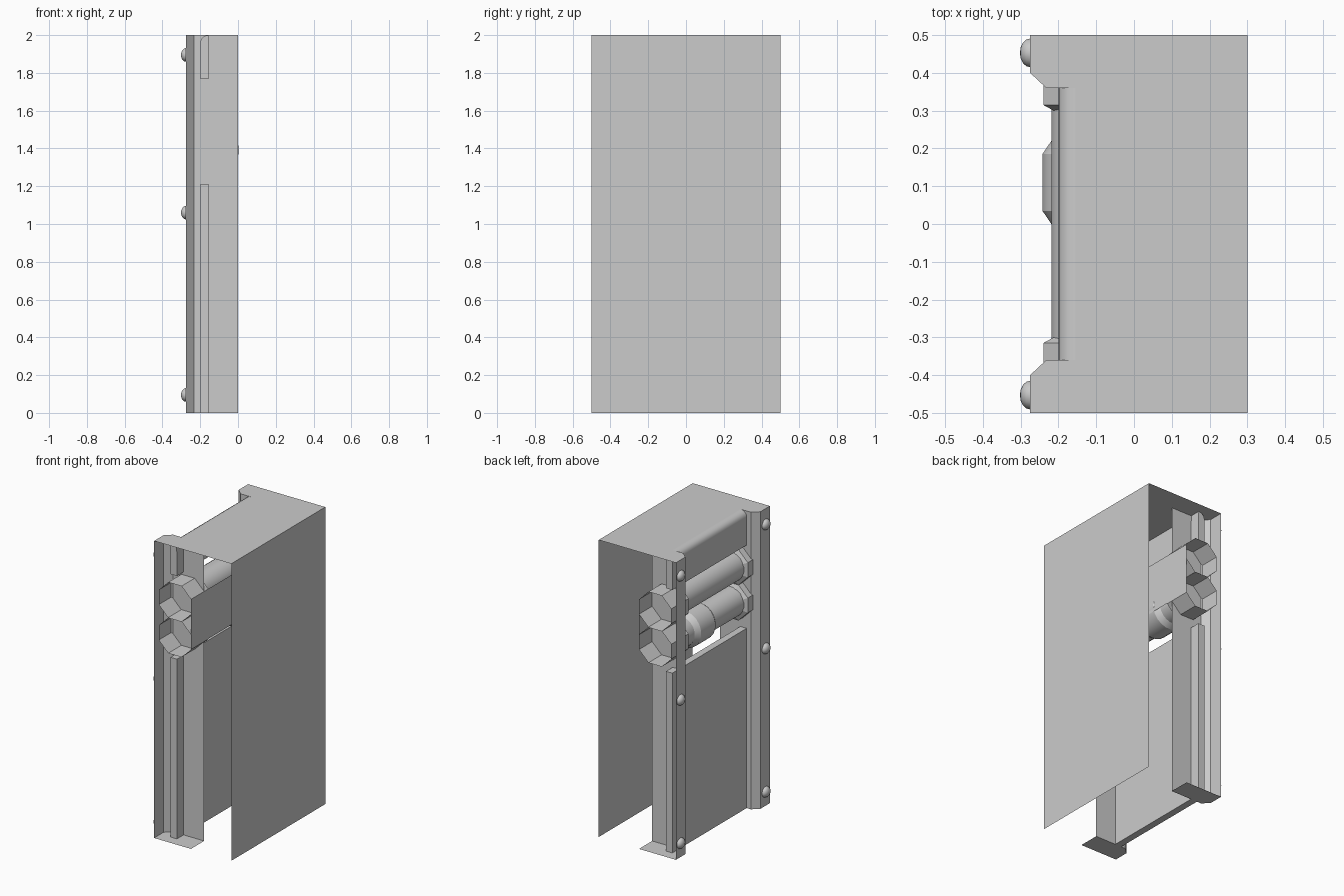
import bpy, bmesh, math
from mathutils import Matrix

if "Cube" in bpy.data.objects:
    bpy.data.objects.remove(bpy.data.objects["Cube"])


def mesh_object(name, verts, faces):
    me = bpy.data.meshes.new(name)
    me.from_pydata(verts, [], faces)
    ob = bpy.data.objects.new(name, me)
    bpy.context.collection.objects.link(ob)
    return ob


def smooth(ob, angle=35):
    bpy.ops.object.select_all(action='DESELECT')
    ob.select_set(True)
    bpy.context.view_layer.objects.active = ob
    bpy.ops.object.shade_smooth_by_angle(angle=math.radians(angle))


def slab(name, profile, half):
    """Closed x-z profile swept along y from -half to half."""
    n = len(profile)
    v = [(x, s * half, z) for s in (-1, 1) for x, z in profile]
    f = [tuple(range(n)), tuple(range(2 * n - 1, n - 1, -1))]
    f += [(i, i + n, (i + 1) % n + n, (i + 1) % n) for i in range(n)]
    ob = mesh_object(name, v, f)
    bm = bmesh.new()
    bm.from_mesh(ob.data)
    bmesh.ops.recalc_face_normals(bm, faces=bm.faces)
    bm.to_mesh(ob.data)
    bm.free()
    return ob


def lathe_y(name, rings, x, z, sides):
    """Open surface from (y, circumradius) rings around an axis along y."""
    v, f = [], []
    for y, r in rings:
        for i in range(sides):
            a = 2 * math.pi * (i + 0.5) / sides
            v.append((x + r * math.cos(a), y, z + r * math.sin(a)))
    for k in range(len(rings) - 1):
        for i in range(sides):
            j, o = (i + 1) % sides, k * sides
            f.append((o + i, o + sides + i, o + sides + j, o + j))
    return mesh_object(name, v, f)


OUT, BACK = -0.275, 0.3

# Roof sheet, notched between the posts, and the rear wall sheet
roof = [(OUT, -.5), (BACK, -.5), (BACK, .5), (OUT, .5), (OUT, .4), (-.232, .36),
        (-.155, .36), (-.155, -.36), (-.232, -.36), (OUT, -.4)]
mesh_object("roof", [(x, y, 2) for x, y in roof], [tuple(range(len(roof)))])
mesh_object("rear_wall", [(BACK, -.5, 0), (BACK, .5, 0), (BACK, .5, 2), (BACK, -.5, 2)],
            [(0, 1, 2, 3)])

# Lower panel and header with rounded top edge
slab("lower_panel", [(-.2, 0), (-.153, 0), (-.153, 1.21), (-.2, 1.21)], .431)
curve = [(-.155 - .045 * math.sin(a), 1.96 + .04 * math.cos(a))
         for a in (i * math.pi / 8 for i in range(5))]
smooth(slab("header", curve + [(-.2, 1.77), (-.153, 1.77)], .431))

# Posts: open folded sheets with a foot plate and rivets
for s, side in ((-1, "front"), (1, "back")):
    path = [(OUT, .5), (OUT, .4), (-.232, .36), (0, .36)]
    v = [(x, s * y, z) for z in (0, 2) for x, y in path]
    f = [(i, i + 1, i + 5, i + 4) for i in range(3)]
    v.append((0, s * .5, 0))
    f.append((0, 1, 2, 3, 8))
    if s < 0:
        f = [t[::-1] for t in f]
    mesh_object(side + "_post", v, [t[::-1] for t in f])

    for k, z in enumerate((.095, 1.06, 1.895)):
        bm = bmesh.new()
        bmesh.ops.create_uvsphere(bm, u_segments=12, v_segments=8, radius=1)
        bmesh.ops.delete(bm, geom=[p for p in bm.verts if p.co.z < -.01], context='VERTS')
        bm.transform(Matrix.Translation((OUT, s * .453, z))
                     @ Matrix.Rotation(-math.pi / 2, 4, 'Y')
                     @ Matrix.Diagonal((.036, .038, .027, 1)))
        ob = mesh_object(f"{side}_rivet_{k + 1}", [], [])
        bm.to_mesh(ob.data)
        bm.free()
        smooth(ob, 60)

# Two horizontal tubes with octagonal sockets in both posts
TX, OCT = -.12, .12 / math.cos(math.pi / 8)
for label, z in (("upper", 1.63), ("lower", 1.392)):
    smooth(lathe_y(label + "_tube", [(-.36, .1), (.36, .1)], TX, z, 20))
    for s, side in ((-1, "front"), (1, "back")):
        rings = [(s * .3, .1), (s * .315, OCT), (s * .5, OCT)]
        lathe_y(f"{label}_{side}_socket", rings if s > 0 else rings[::-1], TX, z, 8)

# Sleeve around the lower tube
smooth(lathe_y("tube_sleeve", [(0, .1), (.035, .124), (.185, .124), (.22, .1)], TX, 1.392, 20), 25)

# Plate behind the tubes
mesh_object("tube_back_plate", [(0, -.5, 1.345), (0, .5, 1.345), (0, .5, 1.68), (0, -.5, 1.68)],
            [(0, 1, 2, 3)])
